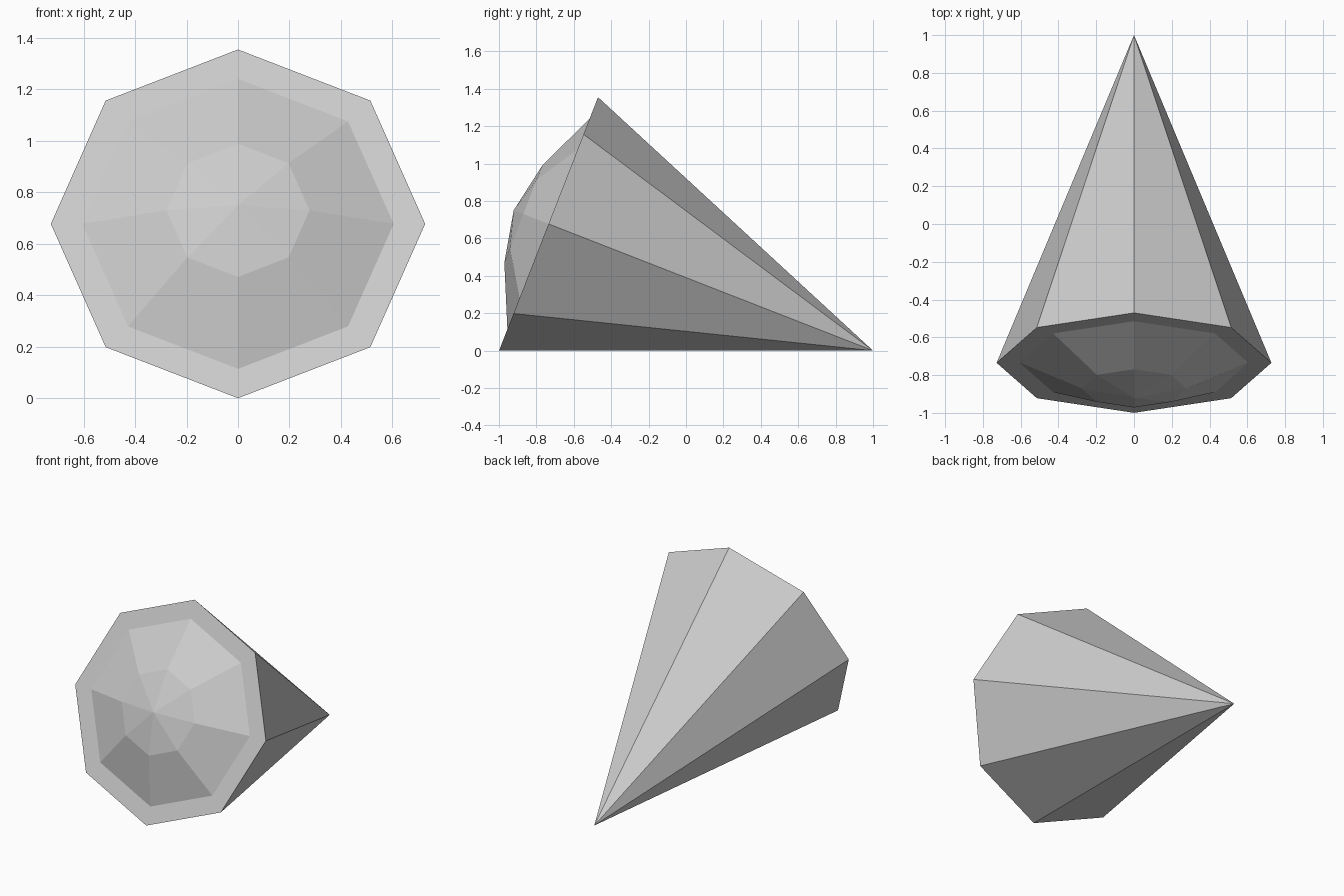
import bpy, bmesh
from math import sin, cos, pi, atan2, hypot
from mathutils import Matrix, Vector

old = bpy.data.objects.get("Cube")
if old:
    bpy.data.objects.remove(old, do_unlink=True)

SIDES = 8
CENTRE = Vector((0, -0.735, 0.6775))   # middle of the flat front face
APEX = Vector((0, 1, 0))
axis = APEX - CENTRE
LENGTH = axis.length
RADIUS = hypot(CENTRE.y + 1, CENTRE.z)
# Lean the upright shape so its lowest side rests on the ground
LEAN = Matrix.Translation(CENTRE) @ Matrix.Rotation(atan2(-axis.y, axis.z), 4, "X")

grey = bpy.data.materials.new("light_grey")
grey.use_nodes = True
colour = (0.6, 0.6, 0.6, 1)
grey.diffuse_color = colour
grey.node_tree.nodes["Principled BSDF"].inputs["Base Color"].default_value = colour


def turned_shape(name, profile):
    """Turn a profile of (radius, height) points into a faceted solid."""
    bm = bmesh.new()
    rings = []
    for r, h in profile:
        count = SIDES if r > 0 else 1
        rings.append([bm.verts.new((r * sin(2 * pi * i / SIDES),
                                    r * cos(2 * pi * i / SIDES), h))
                      for i in range(count)])
    for a, b in zip(rings, rings[1:]):
        for i in range(SIDES):
            j = (i + 1) % SIDES
            corners = [a[i % len(a)], a[j % len(a)], b[j % len(b)], b[i % len(b)]]
            bm.faces.new(list(dict.fromkeys(corners)))
    # Cap any open ring
    for ring in (rings[0], rings[-1]):
        if len(ring) > 1:
            bm.faces.new(ring)
    bmesh.ops.recalc_face_normals(bm, faces=bm.faces[:])
    bm.transform(LEAN)
    mesh = bpy.data.meshes.new(name)
    bm.to_mesh(mesh)
    bm.free()
    mesh.materials.append(grey)
    obj = bpy.data.objects.new(name, mesh)
    bpy.context.collection.objects.link(obj)
    return obj


# Long pointed body
turned_shape("cone_body", [(RADIUS, 0), (0, LENGTH)])
# Shallow faceted dome on the front face, its base sunk into the body
turned_shape("front_dome", [(0.605, 0.02), (0.605, 0), (0.278, -0.145), (0, -0.2)])
